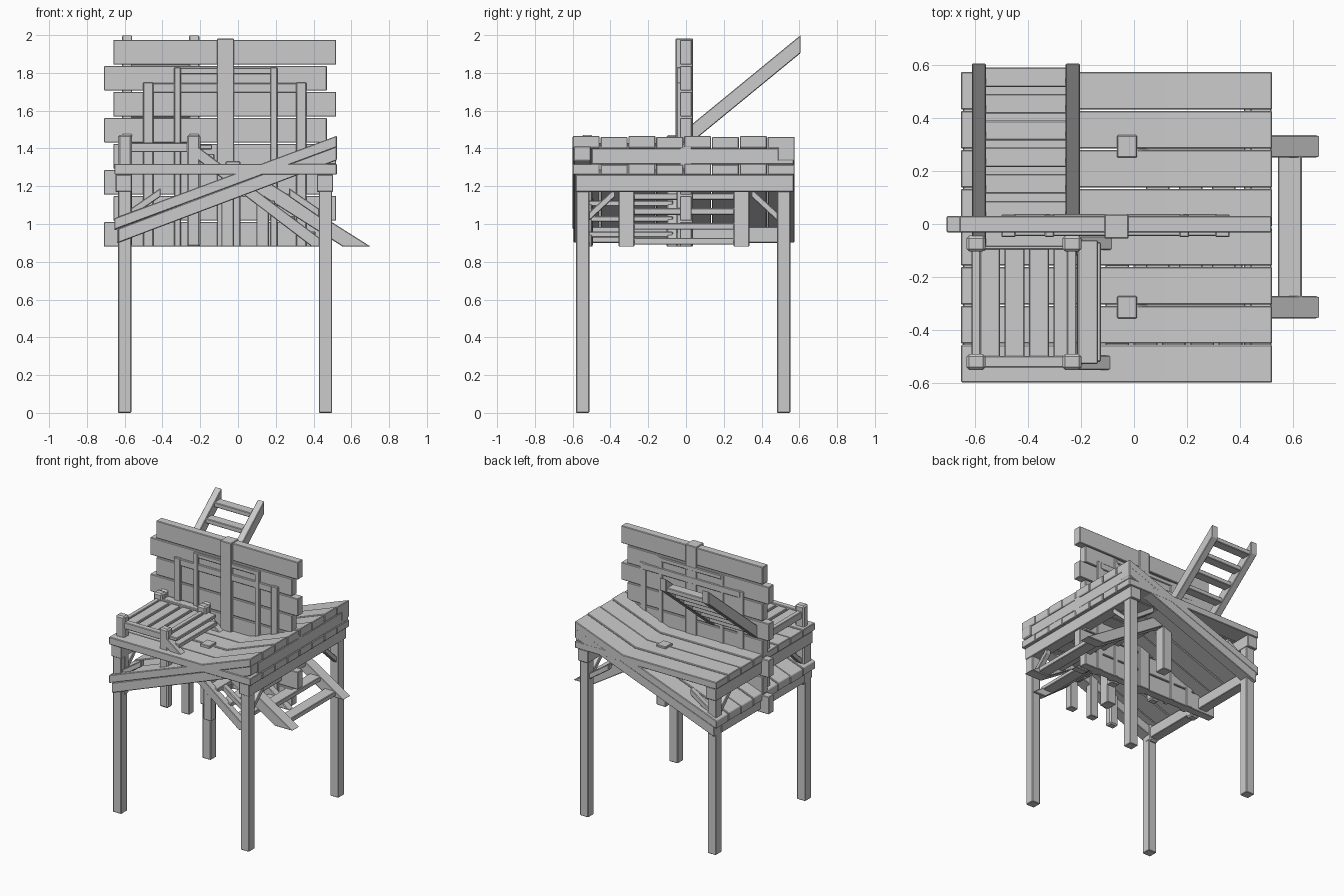
import bpy, bmesh

if "Cube" in bpy.data.objects:
    bpy.data.objects.remove(bpy.data.objects["Cube"])

def prism(name, pts, lo, hi, plane="xz", bevel=0.004):
    """Extrude a profile drawn in the xz (along y) or yz (along x) plane."""
    bm = bmesh.new()
    def co(p, d):
        return (p[0], d, p[1]) if plane == "xz" else (d, p[0], p[1])
    f = bm.faces.new([bm.verts.new(co(p, lo)) for p in pts])
    ext = bmesh.ops.extrude_face_region(bm, geom=[f])
    d = hi - lo
    vec = (0, d, 0) if plane == "xz" else (d, 0, 0)
    bmesh.ops.translate(bm, vec=vec, verts=[v for v in ext["geom"] if isinstance(v, bmesh.types.BMVert)])
    bmesh.ops.recalc_face_normals(bm, faces=bm.faces)
    me = bpy.data.meshes.new(name)
    bm.to_mesh(me)
    bm.free()
    ob = bpy.data.objects.new(name, me)
    bpy.context.collection.objects.link(ob)
    if bevel:
        m = ob.modifiers.new("soft_edges", "BEVEL")
        m.width = bevel
        m.segments = 1
    return ob

def box(name, x0, x1, y0, y1, z0, z1, bevel=0.004):
    return prism(name, [(x0, z0), (x1, z0), (x1, z1), (x0, z1)], y0, y1, "xz", bevel)

def slant(name, a, b, h, lo, hi, plane="xz"):
    """Sloping bar with upright end cuts; a and b are its top corners."""
    return prism(name, [(a[0], a[1] - h), (b[0], b[1] - h), b, a], lo, hi, plane)

# legs
for x in (-0.6, 0.463):
    for y in (-0.547, 0.517):
        box("leg", x - 0.035, x + 0.035, y - 0.035, y + 0.035, 0, 1.2)

# end beams below the level deck
for x in (-0.605, 0.46):
    box("deck_beam", x - 0.043, x + 0.043, -0.585, 0.57, 1.17, 1.262)

# level and tilted decks, eight planks each
X0, X1 = -0.655, 0.523
def tilt(x):
    return 1.03 + (x - X0) * 0.437 / (X1 - X0)
for i in range(8):
    y0 = -0.6 + i * 0.1475
    y1 = y0 + 0.143
    dz = 0.004 * (i % 2)
    box("level_plank", X0, X1, y0, y1, 1.262, 1.318 - dz)
    slant("tilted_plank", (X0, tilt(X0) - dz), (X1, tilt(X1) - dz), 0.06, y0, y1)

# side beams below the tilted deck
for y in (-0.55, 0.53):
    slant("tilted_side_beam", (X0 + 0.02, tilt(X0) - 0.055), (X1, tilt(X1) - 0.055),
          0.075, y - 0.045, y + 0.045)
box("tilted_end_beam", 0.44, 0.52, -0.5, 0.57, 1.315, 1.4)
box("tilted_low_beam", -0.64, -0.565, -0.5, 0.49, 0.9, 0.985)

# corner braces
for x in (-0.6, 0.463):
    for y, s in ((-0.515, 1), (0.485, -1)):
        slant("leg_brace_side", (y, 1.06), (y + s * 0.14, 1.19), 0.045, x - 0.02, x + 0.02, "yz")
for y in (-0.547, 0.517):
    for x, s in ((-0.57, 1), (0.43, -1)):
        slant("leg_brace_front", (x, 1.08), (x + s * 0.16, 1.19), 0.045, y - 0.02, y + 0.02)

# upright wall of staggered boards
for i in range(8):
    x0 = -0.71 if i % 2 == 0 else -0.66
    z0 = 0.88 + i * 0.1377
    box("wall_board", x0, x0 + 1.18, -0.032, 0.03, z0, z0 + 0.131)
box("wall_post", -0.112, -0.02, -0.055, 0.037, 0.88, 1.982)

# two frames set against the wall
for xa, xb, w, top in ((-0.475, 0.335, 0.027, 1.75), (-0.32, 0.19, 0.018, 1.83)):
    for x in (xa, xb):
        box("frame_post", x - w, x + w, -0.05, 0.036, 0.88, top)
    box("frame_rail", xa, xb, -0.046, 0.038, top - 2 * w, top - 0.004)

# ladder leaning to the back
def lean(y):
    return 2.0 + (y - 0.607) * 0.82
for x in (-0.587, -0.232):
    slant("back_ladder_rail", (-0.12, lean(-0.12)), (0.607, 2.0), 0.095, x - 0.027, x + 0.027, "yz")
for i in range(7):
    y = -0.05 + i * 0.101
    slant("back_ladder_rung", (y - 0.037, lean(y) - 0.03), (y + 0.037, lean(y) - 0.03),
          0.035, -0.58, -0.24, "yz")

# raised landing at the front left
for x in (-0.598, -0.235):
    for y in (-0.522, -0.074):
        box("landing_post", x - 0.036, x + 0.036, y - 0.03, y + 0.03, 0.88, 1.472, 0.01)
for y in (-0.522, -0.074):
    box("landing_rail", -0.6, -0.22, y - 0.022, y + 0.022, 1.38, 1.43)
for x in (-0.598, -0.235):
    box("landing_cross_rail", x - 0.018, x + 0.018, -0.52, -0.07, 1.375, 1.43)
for i in range(5):
    x = -0.545 + i * 0.0925
    box("landing_slat", x - 0.038, x + 0.038, -0.53, -0.06, 1.395, 1.42)

# stairs descending from the landing
def stair(x):
    return 1.43 - (x + 0.22) * 0.77
for y in (-0.525, -0.072):
    prism("stair_rail", [(-0.24, 1.43), (0.494, 0.88), (0.39, 0.88), (-0.24, 1.36)],
          y - 0.027, y + 0.027)
for i in range(6):
    x = -0.17 + i * 0.107
    box("stair_tread", x - 0.045, x + 0.045, -0.52, -0.07, stair(x) - 0.05, stair(x) - 0.02)
for x in (-0.055, 0.13):
    for y in (-0.522, -0.074):
        box("stair_post", x - 0.033, x + 0.033, y - 0.028, y + 0.028, 0.88, stair(x) - 0.05)

# wide ladder sloping out to the right, hung on two posts
def ramp(x):
    return 0.88 + (0.703 - x) * 0.63
for y in (-0.315, 0.294):
    box("side_post", -0.065, 0.012, y - 0.042, y + 0.042, 0.88, 1.333)
    prism("side_ladder_rail", [(-0.02, ramp(-0.02)), (0.703, 0.88), (0.555, 0.88), (-0.02, ramp(-0.02) - 0.093)],
          y - 0.042, y + 0.042)
for i in range(5):
    x = 0.59 - i * 0.125
    box("side_ladder_tread", x - 0.045, x + 0.045, -0.28, 0.26, ramp(x) - 0.06, ramp(x) - 0.025)
